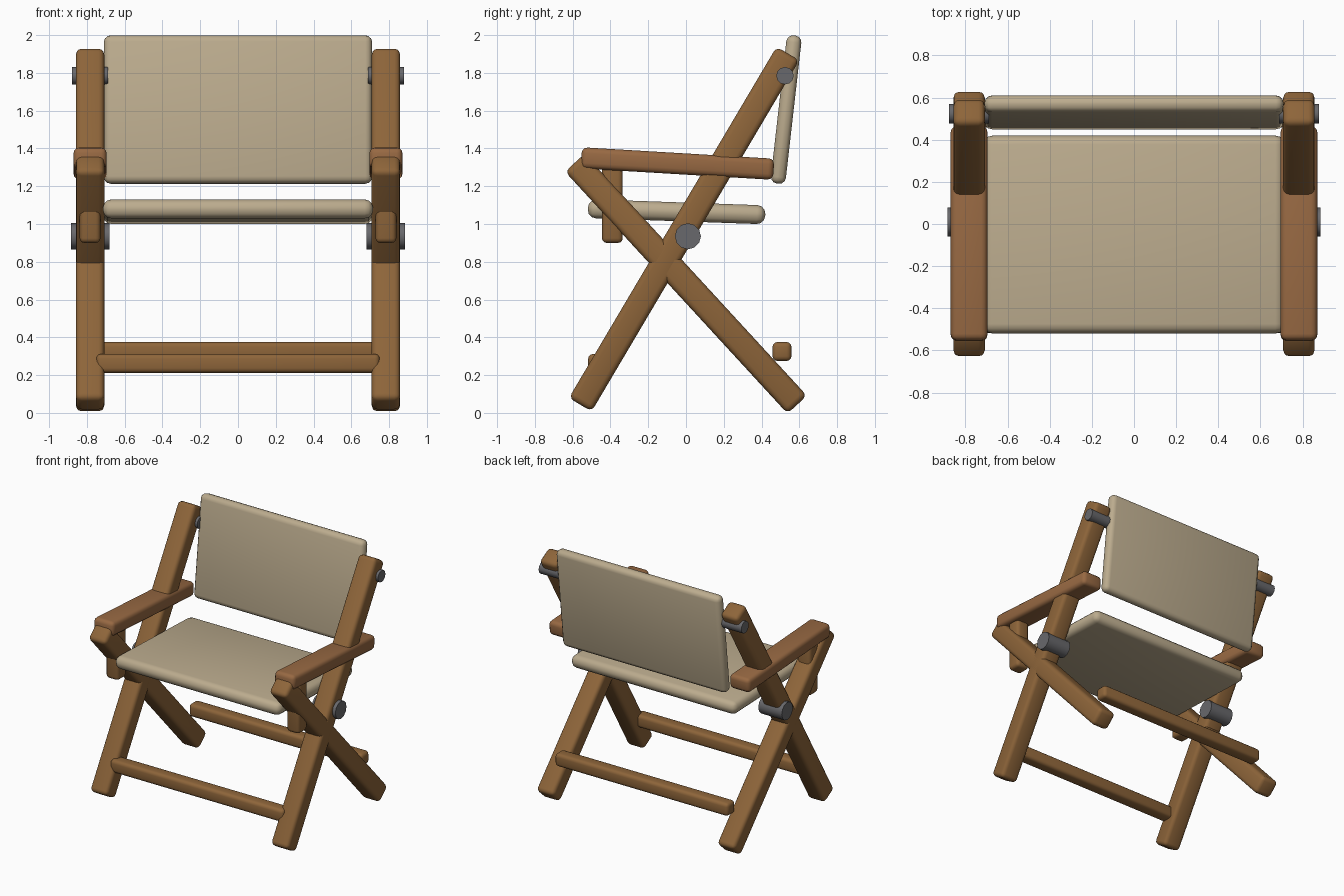
import bpy
from math import radians, pi

if "Cube" in bpy.data.objects:
    bpy.data.objects.remove(bpy.data.objects["Cube"])


def material(name, rgb):
    m = bpy.data.materials.new(name)
    m.diffuse_color = (*rgb, 1)
    m.use_nodes = True
    m.node_tree.nodes["Principled BSDF"].inputs["Base Color"].default_value = m.diffuse_color
    return m


WOOD = material("wood", (0.27, 0.13, 0.042))
ARM_WOOD = material("arm_wood", (0.31, 0.14, 0.055))
CANVAS = material("canvas", (0.50, 0.41, 0.27))
METAL = material("metal", (0.14, 0.14, 0.15))


def finish(obj, name, mat):
    obj.name = name
    obj.data.materials.append(mat)
    bpy.ops.object.shade_smooth_by_angle(angle=radians(40))


def box(name, size, loc, tilt, mat, bevel):
    """Rounded box, tilted about x by the given degrees."""
    bpy.ops.mesh.primitive_cube_add(size=1, location=loc)
    obj = bpy.context.object
    obj.scale = size
    bpy.ops.object.transform_apply(location=False, rotation=False, scale=True)
    obj.rotation_euler.x = radians(tilt)
    mod = obj.modifiers.new("round_edges", 'BEVEL')
    mod.width = bevel
    mod.segments = 3
    bpy.ops.object.modifier_apply(modifier=mod.name)
    finish(obj, name, mat)


def pin(name, radius, length, loc):
    bpy.ops.mesh.primitive_cylinder_add(vertices=12, radius=radius, depth=length,
                                        location=loc, rotation=(0, pi / 2, 0))
    finish(bpy.context.object, name, METAL)


# Side frames, mirrored left and right
for side, s in (("left", -1), ("right", 1)):
    x = 0.783 * s
    box(f"{side}_long_leg", (0.15, 2.16, 0.14), (x, -0.01, 0.973), 59.4, WOOD, 0.03)
    box(f"{side}_short_leg", (0.15, 1.74, 0.14), (x, 0, 0.684), -47.4, WOOD, 0.03)
    box(f"{side}_armrest", (0.175, 1.02, 0.112), (x, -0.045, 1.32), -3.4, ARM_WOOD, 0.03)
    box(f"{side}_arm_post", (0.11, 0.11, 0.46), (x, -0.39, 1.13), 0, WOOD, 0.025)
    pin(f"{side}_pivot_pin", 0.069, 0.203, (x, 0.01, 0.935))
    pin(f"{side}_back_pin", 0.046, 0.19, (x, 0.524, 1.785))

# Cross bars between the legs
box("front_stretcher", (1.5, 0.10, 0.10), (0, -0.468, 0.262), 0, WOOD, 0.025)
box("back_stretcher", (1.5, 0.10, 0.10), (0, 0.508, 0.325), 0, WOOD, 0.025)

# Canvas seat and backrest
box("seat", (1.43, 0.94, 0.10), (0, -0.05, 1.065), -2, CANVAS, 0.044)
box("backrest", (1.42, 0.08, 0.79), (0, 0.53, 1.606), -6.5, CANVAS, 0.036)
